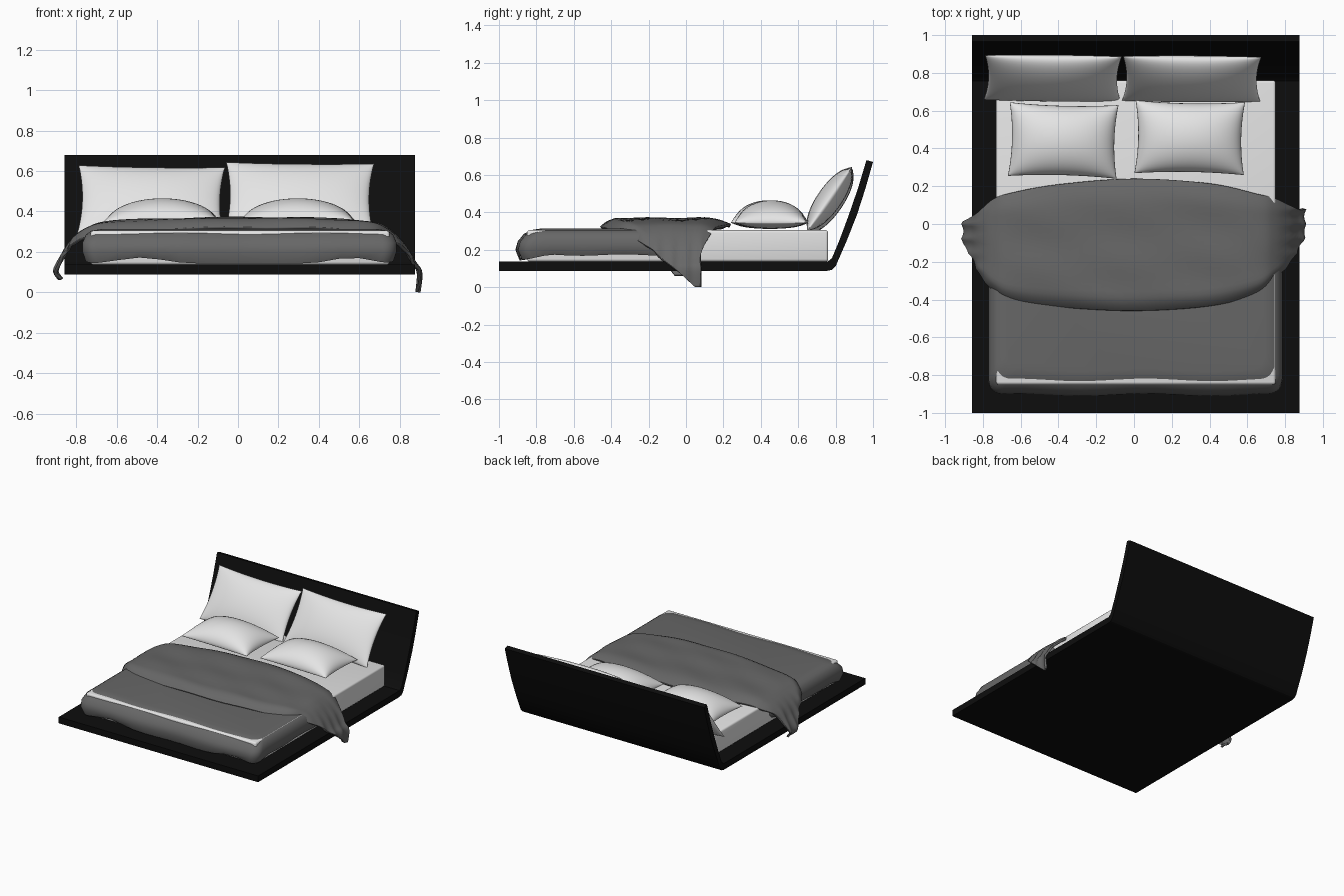
import bpy, bmesh, math
from mathutils import Matrix, Vector

if "Cube" in bpy.data.objects:
    bpy.data.objects.remove(bpy.data.objects["Cube"])


def material(name, r, g, b):
    m = bpy.data.materials.new(name)
    m.diffuse_color = (r, g, b, 1)
    m.use_nodes = True
    m.node_tree.nodes["Principled BSDF"].inputs["Base Color"].default_value = m.diffuse_color
    return m


BLACK = material("black_frame", 0.004, 0.004, 0.004)
WHITE = material("white_linen", 0.78, 0.78, 0.78)
GREY = material("grey_cover", 0.135, 0.135, 0.135)


def finish(name, bm, mat, smooth=None):
    bmesh.ops.recalc_face_normals(bm, faces=bm.faces)
    me = bpy.data.meshes.new(name)
    bm.to_mesh(me)
    bm.free()
    me.materials.append(mat)
    ob = bpy.data.objects.new(name, me)
    bpy.context.collection.objects.link(ob)
    if smooth:
        bpy.ops.object.select_all(action='DESELECT')
        ob.select_set(True)
        bpy.context.view_layer.objects.active = ob
        bpy.ops.object.shade_smooth_by_angle(angle=math.radians(smooth))
    return ob


def grid_faces(bm, rows, closed=False):
    for a, b in zip(rows, rows[1:]):
        n = len(a)
        for i in range(n if closed else n - 1):
            j = (i + 1) % n
            bm.faces.new((a[i], a[j], b[j], b[i]))


# Platform and leaning headboard: one side profile (y, z) extruded across x
profile = [(-1, 0.088), (0.755, 0.088), (0.78, 0.093), (0.80, 0.112), (0.86, 0.25),
           (0.915, 0.39), (0.96, 0.53), (1.0, 0.67), (0.965, 0.68), (0.92, 0.53),
           (0.87, 0.385), (0.82, 0.25), (0.78, 0.155), (0.757, 0.137), (-1, 0.137)]
bm = bmesh.new()
face = bm.faces.new([bm.verts.new((-0.858, y, z)) for y, z in profile])
ext = bmesh.ops.extrude_face_region(bm, geom=[face])
bmesh.ops.translate(bm, vec=(1.733, 0, 0),
                    verts=[v for v in ext["geom"] if isinstance(v, bmesh.types.BMVert)])
finish("platform_and_headboard", bm, BLACK, 30)

# Mattress
bm = bmesh.new()
bmesh.ops.create_cube(bm, size=1, matrix=Matrix.Translation((0.01, -0.045, 0.221))
                      @ Matrix.Diagonal((1.48, 1.61, 0.168, 1)))
bmesh.ops.bevel(bm, geom=bm.edges[:], offset=0.014, segments=3, profile=0.5, affect='EDGES')
finish("mattress", bm, WHITE, 40)


# Duvet: stacked rounded outlines, with a wavy hem
def rounded_outline(x0, x1, y0, y1, r, corner=7, edge=14):
    pts = []
    centres = [(x1 - r, y1 - r), (x0 + r, y1 - r), (x0 + r, y0 + r), (x1 - r, y0 + r)]
    for k, (cx, cy) in enumerate(centres):
        arc = [Vector((cx + r * math.cos(a), cy + r * math.sin(a)))
               for a in (math.pi / 2 * (k + i / corner) for i in range(corner + 1))]
        pts += arc
        nx, ny = centres[(k + 1) % 4]
        a = math.pi / 2 * (k + 1)
        end = Vector((nx + r * math.cos(a), ny + r * math.sin(a)))
        pts += [arc[-1].lerp(end, i / edge) for i in range(1, edge)]
    return pts


def hem(x, y):
    front = 0.142 + 0.03 * (math.exp(-((x + 0.48) / 0.15) ** 2) + math.exp(-((x - 0.56) / 0.13) ** 2))
    t = min(1, max(0, (y + 0.88) / 0.15))
    return front * (1 - t) + t * (0.172 + 0.004 * math.sin(14 * y))


bm = bmesh.new()
rows = []
for side, front, z in [(0.02, 0.02, None), (0.005, 0, 0.20), (0.005, 0.012, 0.245),
                       (0.022, 0.045, 0.285), (0.05, 0.08, 0.305), (0.10, 0.13, 0.313)]:
    ring = []
    for p in rounded_outline(-0.775 + side, 0.79 - side, -0.905 + front, 0.02 - side, 0.07):
        bulge = 0.007 * math.sin(9 * p.x + 1) if p.y < -0.7 else 0
        ring.append(bm.verts.new((p.x, p.y + bulge, z or hem(p.x, p.y))))
    rows.append(ring)
grid_faces(bm, rows, closed=True)
bm.faces.new(rows[-1])
finish("duvet", bm, GREY, 60)


# Folded blanket: cross stations (x, z, front y, back y) draped over both sides
stations = [(-0.89, 0.06, -0.06, 0.0), (-0.915, 0.11, -0.10, 0.01), (-0.87, 0.20, -0.17, 0.04),
            (-0.82, 0.27, -0.27, 0.07), (-0.75, 0.32, -0.35, 0.13), (-0.65, 0.35, -0.405, 0.165),
            (-0.4, 0.362, -0.44, 0.21), (0, 0.37, -0.46, 0.24), (0.4, 0.366, -0.435, 0.215),
            (0.65, 0.35, -0.37, 0.16), (0.75, 0.312, -0.29, 0.135), (0.83, 0.235, -0.21, 0.10),
            (0.88, 0.155, -0.13, 0.075), (0.912, 0.10, -0.06, 0.08), (0.905, 0.0, 0.05, 0.075)]


def catmull(pts, per):
    out = []
    p = [Vector(q) for q in [pts[0]] + pts + [pts[-1]]]
    for i in range(1, len(p) - 2):
        a, b, c, d = p[i - 1:i + 3]
        for k in range(per):
            t = k / per
            out.append(0.5 * (2 * b + (c - a) * t + (2 * a - 5 * b + 4 * c - d) * t * t
                              + (3 * b - a - 3 * c + d) * t ** 3))
    return out + [p[-1]]


bm = bmesh.new()
rows = []
for x, z, y0, y1 in catmull(stations, 6):
    flat = min(1, max(0, (z - 0.2) / 0.13))      # 1 on the bed, 0 where it hangs
    row = []
    for i in range(25):
        v = 0.5 - 0.5 * math.cos(math.pi * i / 24)
        y = y0 + (y1 - y0) * v
        roll = 0.05 * max(0, 1 - v / 0.13) ** 2 + 0.03 * max(0, (v - 0.82) / 0.18) ** 2
        fold = 0.005 * math.sin(22 * y + 5 * x) * math.sin(7 * x + 2)
        hang = 0.012 * math.sin(40 * y) * (1 - flat)
        row.append(bm.verts.new((x - math.copysign(abs(hang), x), y,
                                 max(0, z + flat * (fold - roll)))))
    rows.append(row)
grid_faces(bm, rows)
blanket = finish("folded_blanket", bm, GREY, 60)
# make the top side face up, so thickness goes inwards
if sum(p.normal.z for p in blanket.data.polygons) < 0:
    blanket.data.flip_normals()
mod = blanket.modifiers.new("thickness", 'SOLIDIFY')
mod.thickness = 0.016
mod.offset = -1


# Pillows: two bulging sheets joined along a pinched outline
def pillow(name, centre, half_w, half_l, up, down, tilt=0, roll=0, pinch=0.06):
    bm = bmesh.new()
    nu, nv = 28, 22
    for h in (up, -down):
        rows = []
        for j in range(nv + 1):
            v = math.sin(math.pi * (j / nv - 0.5))
            row = []
            for i in range(nu + 1):
                u = math.sin(math.pi * (i / nu - 0.5))
                puff = max(0, (1 - u * u) * (1 - v * v)) ** 0.5
                row.append(bm.verts.new((half_w * u * (1 - pinch * (1 - v * v)),
                                         half_l * v * (1 - pinch * (1 - u * u)), h * puff)))
            rows.append(row)
        grid_faces(bm, rows)
    bmesh.ops.remove_doubles(bm, verts=bm.verts, dist=0.0004)
    bm.transform(Matrix.Translation(centre) @ Matrix.Rotation(math.radians(tilt), 4, 'X')
                 @ Matrix.Rotation(math.radians(roll), 4, 'Z'))
    finish(name, bm, WHITE, 80)


pillow("front_pillow_left", (-0.375, 0.442, 0.345), 0.288, 0.195, 0.12, 0.033, roll=-1.5)
pillow("front_pillow_right", (0.295, 0.457, 0.345), 0.29, 0.193, 0.12, 0.033, roll=-1)
pillow("back_pillow_left", (-0.43, 0.772, 0.455), 0.362, 0.205, 0.066, 0.066, tilt=55, roll=-1)
pillow("back_pillow_right", (0.305, 0.768, 0.472), 0.366, 0.205, 0.066, 0.066, tilt=55, roll=-0.7)
